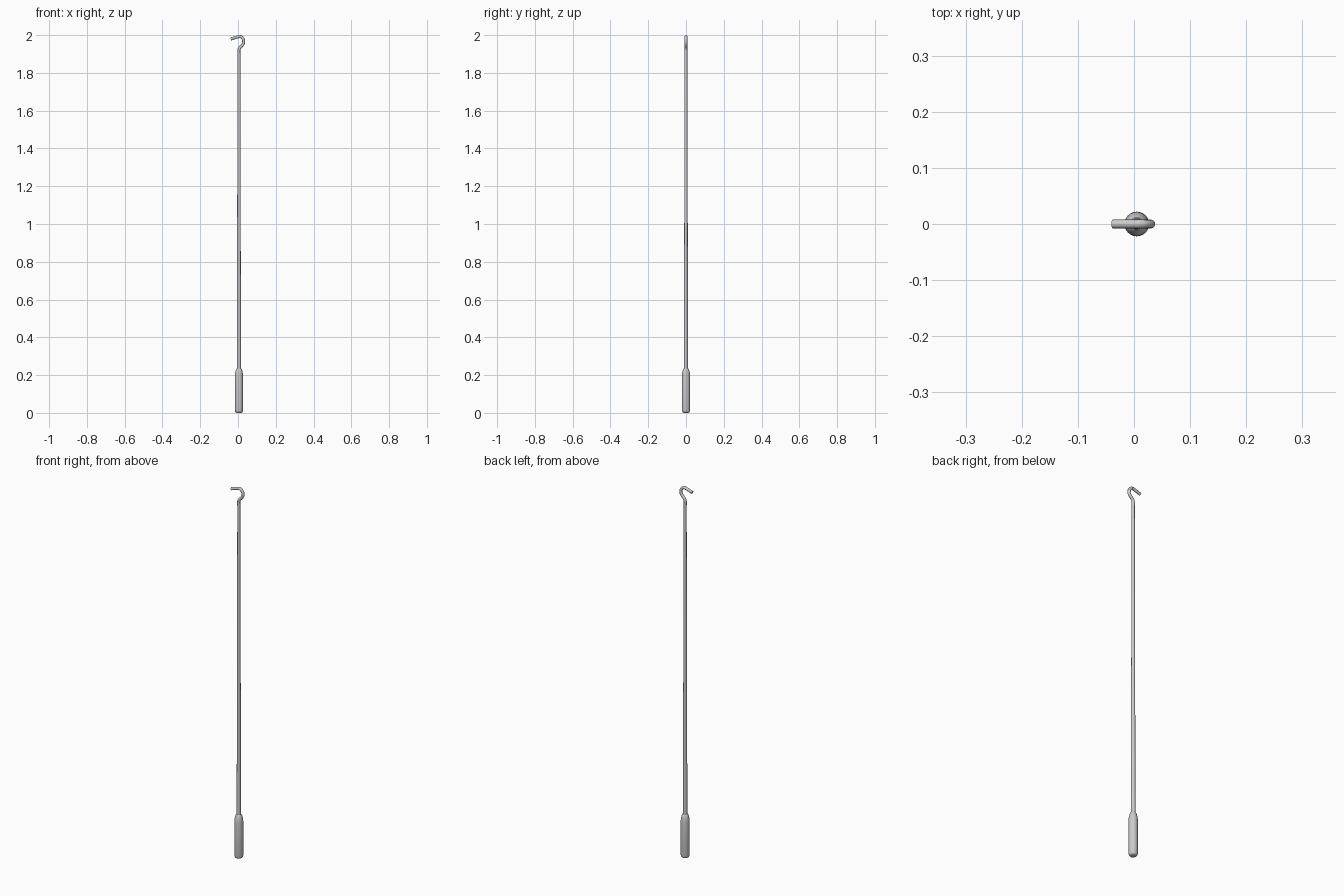
import bpy, bmesh, math

if "Cube" in bpy.data.objects:
    bpy.data.objects.remove(bpy.data.objects["Cube"])

AXIS_X = 0.005   # the rod sits slightly right so the whole model is centred
SIDES = 24


def shade(obj):
    bpy.ops.object.select_all(action='DESELECT')
    obj.select_set(True)
    bpy.context.view_layer.objects.active = obj
    bpy.ops.object.shade_smooth_by_angle(angle=math.radians(35))


def lathe(name, profile):
    """Closed solid of revolution from (radius, z) pairs."""
    bm = bmesh.new()
    rings = []
    for r, z in profile:
        rings.append([bm.verts.new((AXIS_X + r * math.cos(2 * math.pi * i / SIDES),
                                    r * math.sin(2 * math.pi * i / SIDES), z))
                      for i in range(SIDES)])
    for a, b in zip(rings, rings[1:]):
        for i in range(SIDES):
            j = (i + 1) % SIDES
            bm.faces.new((a[i], a[j], b[j], b[i]))
    bm.faces.new(rings[0][::-1])
    bm.faces.new(rings[-1])
    mesh = bpy.data.meshes.new(name)
    bm.to_mesh(mesh)
    bm.free()
    obj = bpy.data.objects.new(name, mesh)
    bpy.context.collection.objects.link(obj)
    shade(obj)
    return obj


def bent_wire(name, points, radius):
    """Round wire along a smooth path in the xz plane."""
    curve = bpy.data.curves.new(name, 'CURVE')
    curve.dimensions = '3D'
    curve.bevel_depth = radius
    curve.bevel_resolution = 4
    curve.resolution_u = 6
    curve.use_fill_caps = True
    spline = curve.splines.new('BEZIER')
    spline.bezier_points.add(len(points) - 1)
    for p, (x, z) in zip(spline.bezier_points, points):
        p.co = (x, 0, z)
        p.handle_left_type = p.handle_right_type = 'AUTO'
    obj = bpy.data.objects.new(name, curve)
    bpy.context.collection.objects.link(obj)
    bpy.ops.object.select_all(action='DESELECT')
    obj.select_set(True)
    bpy.context.view_layer.objects.active = obj
    bpy.ops.object.convert(target='MESH')
    shade(bpy.context.view_layer.objects.active)


# Grip with rounded butt and tapered shoulder
lathe("handle", [(0.012, 0), (0.017, 0.002), (0.0205, 0.007), (0.022, 0.014),
                 (0.022, 0.195), (0.021, 0.208), (0.018, 0.222),
                 (0.015, 0.231), (0.012, 0.235)])

# Long, gently tapered rod
lathe("shaft", [(0.0108, 0.225), (0.0075, 1.905)])

# Hook: kinks right, curls over the top and ends in a straight tip on the left
bent_wire("hook", [(AXIS_X, 1.900), (AXIS_X, 1.922), (0.011, 1.935), (0.023, 1.947),
                   (0.030, 1.964), (0.026, 1.981), (0.012, 1.992),
                   (-0.006, 1.989), (-0.038, 1.979)], 0.0078)
